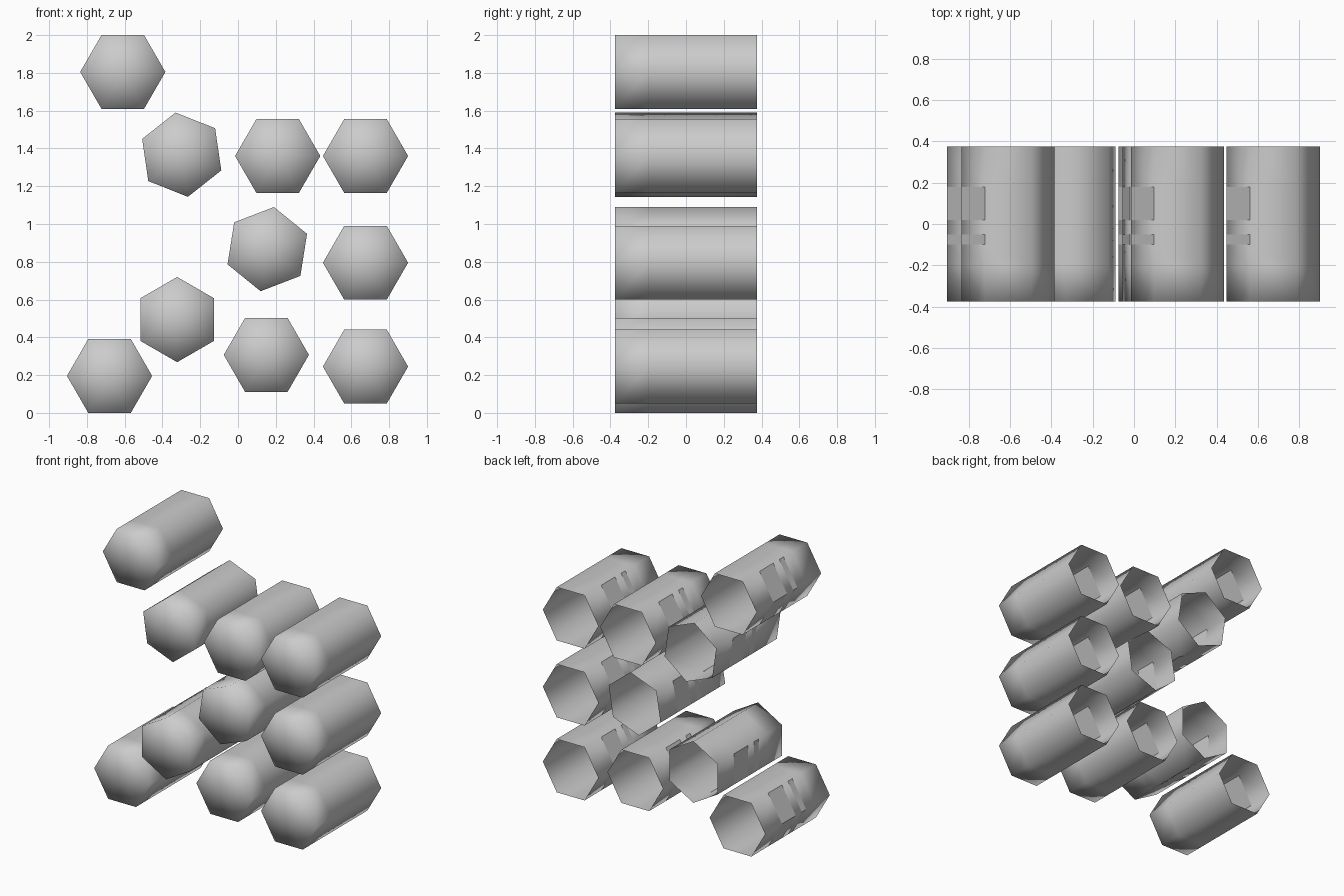
import bpy, bmesh
from math import sin, cos, radians

if "Cube" in bpy.data.objects:
    bpy.data.objects.remove(bpy.data.objects["Cube"])

R = 0.2255                     # corner radius of each hexagonal tube
STATIONS = [-0.375, -0.2, -0.1, -0.05, 0.02, 0.18, 0.375]   # front to back
FLAT_BANDS = (2, 4)            # wall bands with flat-shaded panels
PANEL_SIDES = (2, 3)           # the two left-hand walls carry the panels


def hex_tube(name, cx, cz, turn=0):
    """Hexagonal shell: closed at the front, open at the back."""
    bm = bmesh.new()

    def ring(r, y):
        return [bm.verts.new((r * cos(radians(60 * i + turn)), y,
                              r * sin(radians(60 * i + turn)))) for i in range(6)]

    rings = [ring(R, y) for y in STATIONS]
    # walls
    for band, (f, b) in enumerate(zip(rings, rings[1:])):
        for i in range(6):
            j = (i + 1) % 6
            face = bm.faces.new((f[i], b[i], b[j], f[j]))
            face.smooth = not (band in FLAT_BANDS and i in PANEL_SIDES)
    # front cap, fanned to a centre point so it shades like a soft dome
    centre = bm.verts.new((0, STATIONS[0], 0))
    for i in range(6):
        bm.faces.new((rings[0][i], rings[0][(i + 1) % 6], centre)).smooth = True

    mesh = bpy.data.meshes.new(name)
    bm.to_mesh(mesh)
    bm.free()
    obj = bpy.data.objects.new(name, mesh)
    obj.location = (cx, 0, cz)
    bpy.context.collection.objects.link(obj)
    return obj


# tube centres (x, z) and roll in degrees
TUBES = [
    (-0.61, 1.805, 0),
    (-0.298, 1.367, 38.3),
    (0.21, 1.36, 0),
    (0.675, 1.36, 0),
    (0.155, 0.867, 21),
    (0.675, 0.795, 0),
    (-0.322, 0.494, 30),
    (0.15, 0.307, 0),
    (0.675, 0.245, 0),
    (-0.68, 0.1955, 0),
]
for n, (x, z, turn) in enumerate(TUBES, 1):
    hex_tube(f"hex_tube_{n}", x, z, turn)
